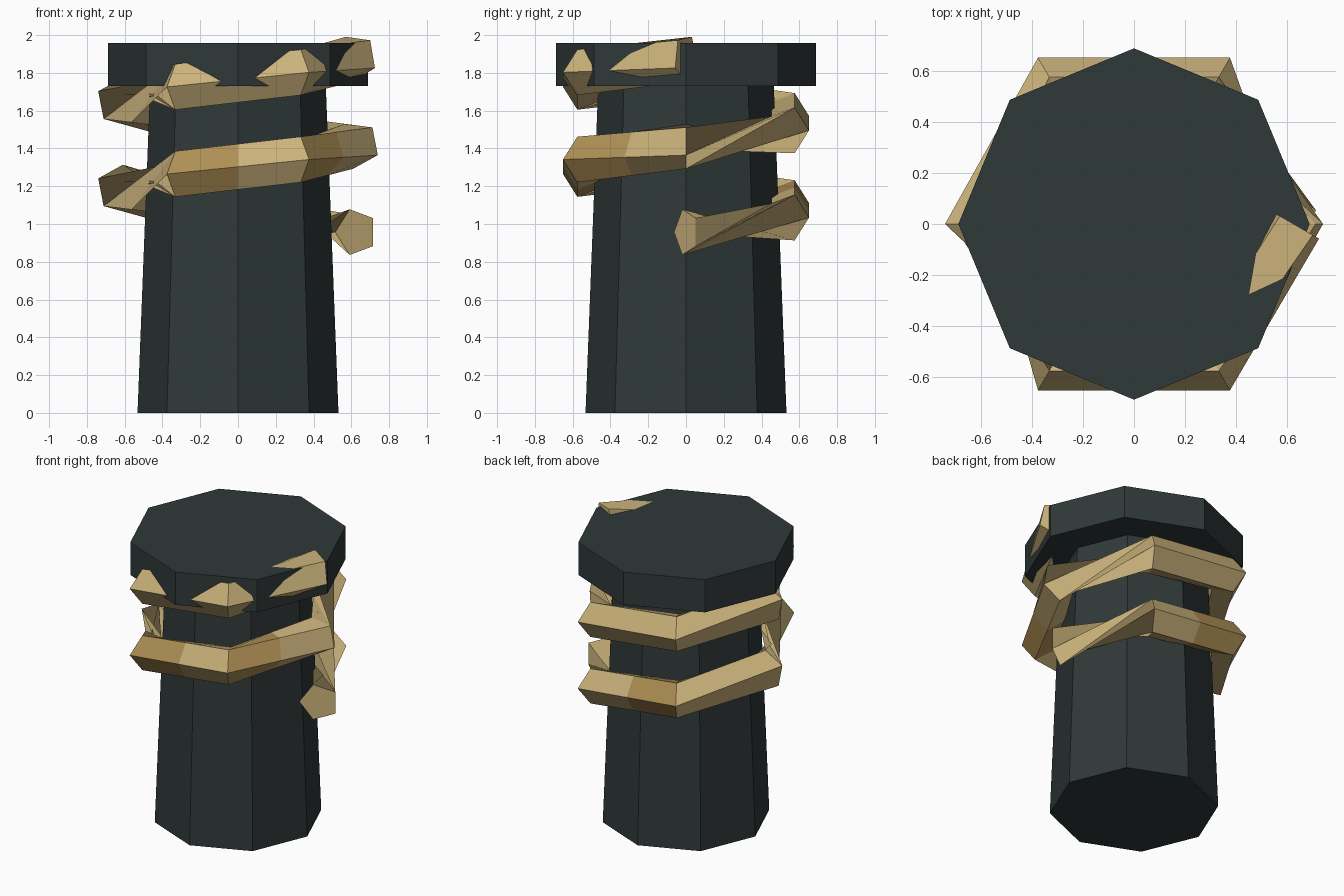
import bpy, bmesh, math
from mathutils import Vector

cube = bpy.data.objects.get("Cube")
if cube:
    bpy.data.objects.remove(cube, do_unlink=True)


def material(name, rgb):
    mat = bpy.data.materials.new(name)
    mat.use_nodes = True
    mat.diffuse_color = (*rgb, 1)
    mat.node_tree.nodes["Principled BSDF"].inputs["Base Color"].default_value = (*rgb, 1)
    return mat


SLATE = material("dark slate", (0.029, 0.040, 0.040))
TAN = material("rope tan", (0.60, 0.45, 0.20))
BROWN = material("rope brown", (0.43, 0.28, 0.09))


def add_object(name, bm, *mats):
    bmesh.ops.recalc_face_normals(bm, faces=bm.faces[:])
    mesh = bpy.data.meshes.new(name)
    bm.to_mesh(mesh)
    bm.free()
    for mat in mats:
        mesh.materials.append(mat)
    obj = bpy.data.objects.new(name, mesh)
    bpy.context.collection.objects.link(obj)
    return obj


def octagon(name, r_low, r_high, z_low, z_high):
    """Eight-sided prism with a corner on each axis."""
    bm = bmesh.new()
    rings = [[bm.verts.new((r * math.cos(i * math.tau / 8), r * math.sin(i * math.tau / 8), z))
              for i in range(8)] for r, z in ((r_low, z_low), (r_high, z_high))]
    for i in range(8):
        j = (i + 1) % 8
        bm.faces.new((rings[0][i], rings[0][j], rings[1][j], rings[1][i]))
    bm.faces.new(rings[0])
    bm.faces.new(rings[1])
    return add_object(name, bm, SLATE)


# Post and its wide cap
octagon("post", 0.532, 0.465, 0, 1.73)
octagon("post_cap", 0.688, 0.688, 1.73, 1.957)

# Rope: two turns of a six-cornered spiral with a five-sided section
RADIUS, THICK, STEPS = 0.625, 0.127, 12
START_Z, RISE = 0.957, 0.0769
ROLL = [191, 0, 0, 25, 216, 216]          # section roll at each corner, in degrees


def rope_ring(bm, k):
    angle = math.radians(60 * k)
    # the loose ends are cut square to the rope
    turn = math.radians(30 if k == 0 else -30 if k == STEPS else 0)
    out = Vector((math.cos(angle + turn), math.sin(angle + turn), 0))
    centre = Vector((RADIUS * math.cos(angle), RADIUS * math.sin(angle), START_Z + RISE * k))
    roll = 180 if k == 0 else ROLL[k % 6]
    ring = []
    for i in range(5):
        a = math.radians(roll + 72 * i)
        ring.append(bm.verts.new(centre + THICK * (out * math.cos(a) + Vector((0, 0, math.sin(a))))))
    return ring


def bridge(bm, a, b, index):
    for i in range(5):
        j = (i + 1) % 5
        face = bm.faces.new((a[i], a[j], b[j], b[i]))
        face.material_index = index


# Segments of the lower turn that change colour halfway
HALVES = {1: (0, 1), 4: (1, 0), 5: (1, 0)}

bm = bmesh.new()
rings = [rope_ring(bm, k) for k in range(STEPS + 1)]
for k in range(STEPS):
    a, b = rings[k], rings[k + 1]
    if k in HALVES:
        mid = [bm.verts.new((p.co + q.co) / 2) for p, q in zip(a, b)]
        bridge(bm, a, mid, HALVES[k][0])
        bridge(bm, mid, b, HALVES[k][1])
    else:
        bridge(bm, a, b, 0)
bm.faces.new(rings[0])
bm.faces.new(rings[-1])
add_object("rope", bm, TAN, BROWN)
